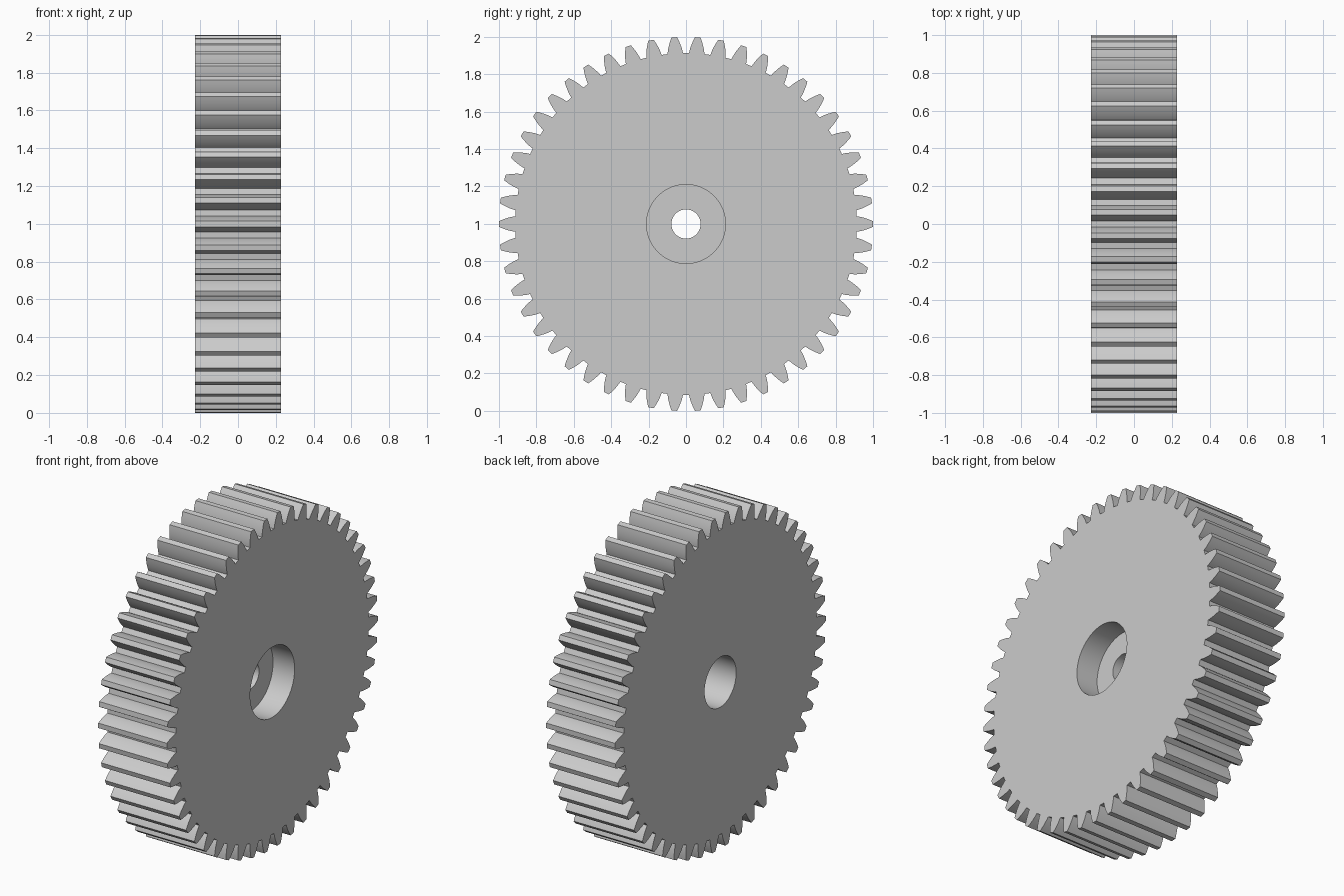
import bpy, bmesh, math

if "Cube" in bpy.data.objects:
    bpy.data.objects.remove(bpy.data.objects["Cube"], do_unlink=True)

TEETH = 50
HALF_WIDTH = 0.228
TIP_R = 1.0
MODULE = 2 * TIP_R / (TEETH + 2)
PITCH_R = MODULE * TEETH / 2
ROOT_R = PITCH_R - 1.25 * MODULE
PRESSURE = math.radians(20)
BASE_R = PITCH_R * math.cos(PRESSURE)
FLANK_STEPS = 6
BORE_SEGMENTS = 64
CENTRE_Z = TIP_R * 0.999


def involute(angle):
    return math.tan(angle) - angle


def half_angle(r):
    """Half of the angle a tooth covers at radius r."""
    return math.pi / (2 * TEETH) + involute(PRESSURE) - involute(math.acos(BASE_R / r))


def gear_outline():
    radii = [ROOT_R + (TIP_R - ROOT_R) * i / FLANK_STEPS for i in range(FLANK_STEPS + 1)]
    flank = [(r, -half_angle(r)) for r in radii]
    tooth = flank + [(r, -a) for r, a in reversed(flank)]
    return [(r, a + math.tau * t / TEETH) for t in range(TEETH) for r, a in tooth]


def circle(r):
    return [(r, math.tau * i / BORE_SEGMENTS) for i in range(BORE_SEGMENTS)]


def add_ring(bm, polar, x):
    """Closed loop of vertices around the x axis."""
    return [bm.verts.new((x, r * math.cos(a), CENTRE_Z + r * math.sin(a))) for r, a in polar]


def bridge(bm, ring_a, ring_b):
    n = len(ring_a)
    for i in range(n):
        j = (i + 1) % n
        bm.faces.new((ring_a[i], ring_a[j], ring_b[j], ring_b[i]))


def fill_side(bm, outer, inner):
    """Flat side face between the toothed rim and the hole."""
    edges = []
    for ring in (outer, inner):
        for i, v in enumerate(ring):
            w = ring[(i + 1) % len(ring)]
            edges.append(bm.edges.get((v, w)) or bm.edges.new((v, w)))
    bmesh.ops.triangle_fill(bm, edges=edges, use_beauty=True)


bm = bmesh.new()

# Toothed rim
outline = gear_outline()
rim_neg = add_ring(bm, outline, -HALF_WIDTH)
rim_pos = add_ring(bm, outline, HALF_WIDTH)
bridge(bm, rim_neg, rim_pos)

# Stepped bore: deep socket, narrow web hole, wide counterbore
SOCKET_R, HOLE_R, COUNTERBORE_R = 0.15, 0.078, 0.211
SOCKET_FLOOR = -HALF_WIDTH + 0.24
COUNTERBORE_FLOOR = HALF_WIDTH - 0.143
steps = [(-HALF_WIDTH, SOCKET_R), (SOCKET_FLOOR, SOCKET_R),
         (SOCKET_FLOOR, HOLE_R), (COUNTERBORE_FLOOR, HOLE_R),
         (COUNTERBORE_FLOOR, COUNTERBORE_R), (HALF_WIDTH, COUNTERBORE_R)]
rings = [add_ring(bm, circle(r), x) for x, r in steps]
for ring_a, ring_b in zip(rings, rings[1:]):
    bridge(bm, ring_a, ring_b)

# Flat sides
fill_side(bm, rim_neg, rings[0])
fill_side(bm, rim_pos, rings[-1])

bmesh.ops.recalc_face_normals(bm, faces=bm.faces)
mesh = bpy.data.meshes.new("spur_gear")
bm.to_mesh(mesh)
bm.free()

# Material
grey = bpy.data.materials.new("light_grey")
grey.use_nodes = True
colour = (0.6, 0.6, 0.6, 1.0)
grey.diffuse_color = colour
grey.node_tree.nodes["Principled BSDF"].inputs["Base Color"].default_value = colour
mesh.materials.append(grey)

gear = bpy.data.objects.new("spur_gear", mesh)
bpy.context.collection.objects.link(gear)
bpy.ops.object.select_all(action='DESELECT')
gear.select_set(True)
bpy.context.view_layer.objects.active = gear
bpy.ops.object.shade_smooth_by_angle(angle=math.radians(25))
